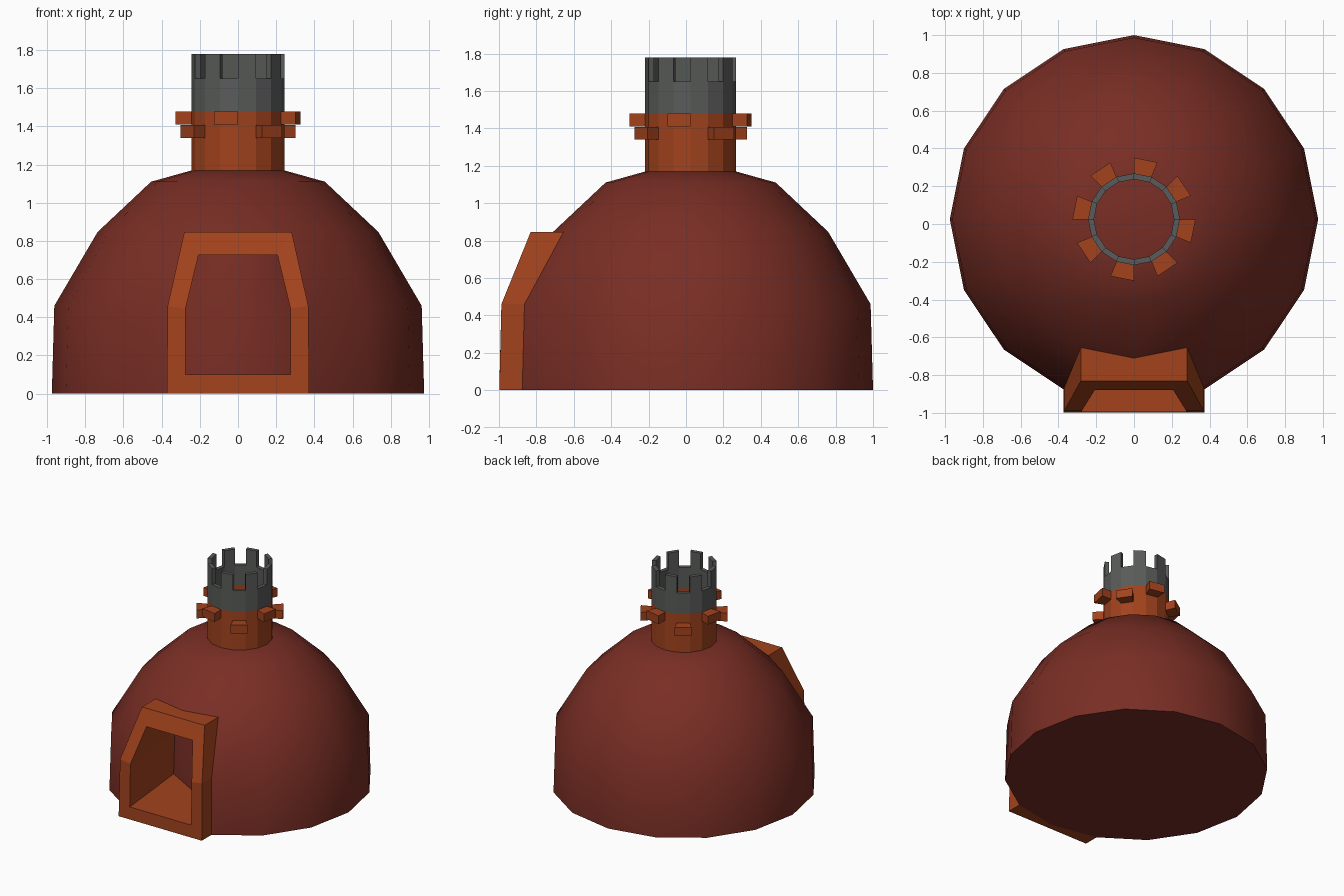
import bpy, bmesh
from math import sin, cos, radians

if "Cube" in bpy.data.objects:
    bpy.data.objects.remove(bpy.data.objects["Cube"])

CY, STEP = 0.025, 22.5      # dome axis in y, angle of one of 16 sides


def pt(k, r, z):
    a = radians(k * STEP)
    return (r * sin(a), CY - r * cos(a), z)


def material(name, col):
    m = bpy.data.materials.new(name)
    m.diffuse_color = (*col, 1)
    m.use_nodes = True
    m.node_tree.nodes["Principled BSDF"].inputs["Base Color"].default_value = m.diffuse_color
    return m


RED = material("red_clay", (0.19, 0.027, 0.018))
ORANGE = material("orange_brick", (0.36, 0.055, 0.012))
GREY = material("grey_stone", (0.10, 0.105, 0.10))


def build(name, polys, mat, smooth=None, fix=True):
    bm = bmesh.new()
    for p in polys:
        bm.faces.new([bm.verts.new(c) for c in p])
    bmesh.ops.remove_doubles(bm, verts=bm.verts, dist=0.0005)
    if fix:
        bmesh.ops.recalc_face_normals(bm, faces=bm.faces)
    me = bpy.data.meshes.new(name)
    bm.to_mesh(me)
    bm.free()
    me.materials.append(mat)
    ob = bpy.data.objects.new(name, me)
    bpy.context.collection.objects.link(ob)
    if smooth:
        bpy.ops.object.select_all(action='DESELECT')
        ob.select_set(True)
        bpy.context.view_layer.objects.active = ob
        bpy.ops.object.shade_smooth_by_angle(angle=radians(smooth))
    return ob


def wall(k, r, z0, z1):
    return [pt(k, r, z0), pt(k + 1, r, z0), pt(k + 1, r, z1), pt(k, r, z1)]


def flat(k, r0, r1, z):
    return [pt(k, r0, z), pt(k, r1, z), pt(k + 1, r1, z), pt(k + 1, r0, z)]


def side(k, r0, r1, z0, z1):
    return [pt(k, r0, z0), pt(k, r1, z0), pt(k, r1, z1), pt(k, r0, z1)]


# Dome: 16 sided, with the doorway faces left open
prof = [(0.975, 0), (0.962, 0.46), (0.735, 0.847), (0.455, 1.11), (0.24, 1.17)]
polys = []
for i, ((r0, z0), (r1, z1)) in enumerate(zip(prof, prof[1:])):
    for k in range(16):
        if i < 2 and k in (0, 15):
            continue
        polys.append([pt(k, r0, z0), pt(k + 1, r0, z0), pt(k + 1, r1, z1), pt(k, r1, z1)])
polys.append([pt(k, 0.24, 1.17) for k in range(16)])
polys.append([pt(-k, 0.975, 0) for k in range(16)])
build("dome", polys, RED, 35, fix=False)

# Door frame: flat front pulled out of the dome, with a deep opening
hw = [pt(1, r, z) for r, z in prof[:3]]                 # right-hand dome corners


def loop(half):
    return [(-x, y, z) for x, y, z in half] + half[::-1]


front = loop([(hw[0][0], -0.998, 0), (hw[1][0], -0.987, 0.46), (hw[2][0], -0.83, 0.847)])
dome_edge = loop(hw)
inner = loop([(0.275, -0.996, 0.1), (0.275, -0.987, 0.445), (0.207, -0.878, 0.725)])
deep_half = [(0.34, -0.34, 0.1), (0.33, -0.34, 0.445), (0.25, -0.32, 0.725)]
deep = loop(deep_half)
mid = [(0, -0.53, 0.1), (0, -0.52, 0.445), (0, -0.49, 0.725)]
ridge = [pt(0, *prof[0]), pt(0, *prof[2])]
polys = []
for i in range(6):
    j = (i + 1) % 6
    polys.append([front[i], front[j], inner[j], inner[i]])
    outer_back = [dome_edge[j], dome_edge[i]]
    inner_back = [deep[i], deep[j]]
    if i == 2:
        outer_back.insert(1, ridge[1])
        inner_back.insert(1, mid[2])
    if i == 5:
        outer_back.insert(1, ridge[0])
        inner_back.insert(1, mid[0])
    polys.append([front[j], front[i]] + outer_back[::-1])
    polys.append([inner[i]] + inner_back + [inner[j]])
build("door_frame", polys, ORANGE)

# Back of the doorway
polys = []
for s in (-1, 1):
    col = [(s * x, y, z) for x, y, z in deep_half]
    for i in range(2):
        q = [col[i], mid[i], mid[i + 1], col[i + 1]]
        polys.append(q if s < 0 else q[::-1])
build("doorway_back", polys, RED, 80, fix=False)

# Chimney tube
RO, RI = 0.243, 0.212
polys = []
for k in range(16):
    polys += [wall(k, RO, 1.165, 1.48), wall(k, RI, 1.165, 1.48)[::-1]]
build("chimney", polys, ORANGE, fix=False)

# Crenellated chimney crown: even sides rise, odd sides are notches
polys = []
for k in range(16):
    top = 1.65 if k % 2 else 1.78
    polys += [wall(k, RO, 1.48, 1.65), wall(k, RI, 1.48, 1.65)[::-1],
              flat(k, RI, RO, top)]
    if k % 2 == 0:
        polys += [wall(k, RO, 1.65, top), wall(k, RI, 1.65, top)[::-1],
                  side(k, RI, RO, 1.65, top), side(k + 1, RI, RO, 1.65, top)[::-1]]
build("chimney_crown", polys, GREY, fix=False)

# Staggered bricks sticking out under the notches
polys = []
RB = 0.326
for k in range(1, 16, 2):
    z0 = 1.41 if k % 4 == 3 else 1.34
    z1 = z0 + 0.068
    polys += [wall(k, RB, z0, z1), flat(k, RO, RB, z1), flat(k, RO, RB, z0)[::-1],
              side(k, RO, RB, z0, z1), side(k + 1, RO, RB, z0, z1)[::-1]]
build("chimney_bricks", polys, ORANGE, fix=False)
